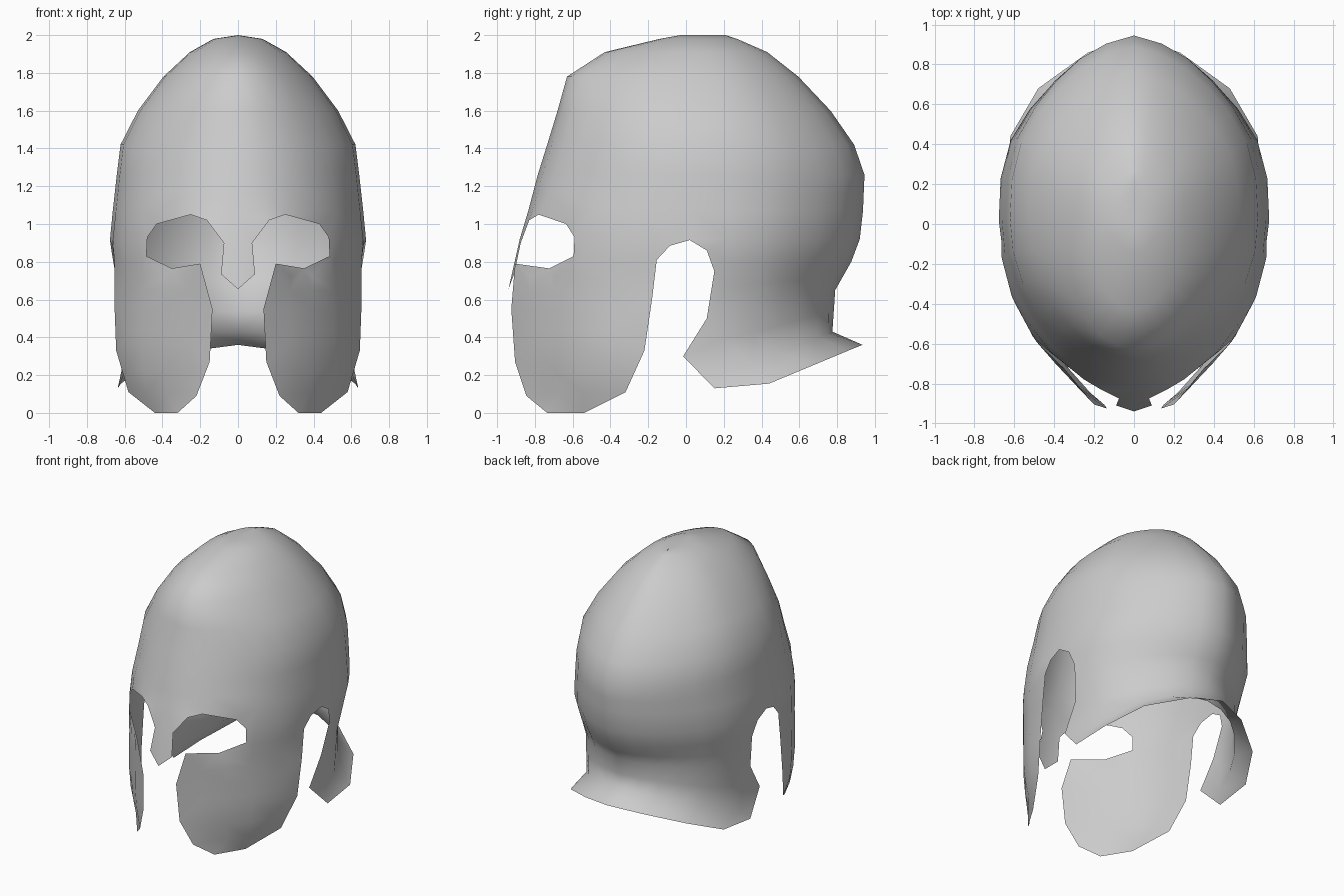
import bpy, bmesh, math
from mathutils import Vector
from mathutils.geometry import delaunay_2d_cdt, intersect_point_line

if "Cube" in bpy.data.objects:
    bpy.data.objects.remove(bpy.data.objects["Cube"])

YC = 0.03      # y of the widest line of every level
STRETCH = 2.4  # makes the unrolled sheet roughly true to scale

# Level sections: height, front half-width, front y, rear half-width, rear y
LEVELS = [
    (2.00, 0.00, -0.03, 0.00, 0.21), (1.98, 0.13, -0.14, 0.13, 0.27),
    (1.91, 0.255, -0.43, 0.255, 0.43), (1.78, 0.395, -0.63, 0.395, 0.595),
    (1.60, 0.53, -0.68, 0.53, 0.765), (1.42, 0.622, -0.735, 0.622, 0.89),
    (1.26, 0.642, -0.785, 0.642, 0.945), (1.07, 0.663, -0.835, 0.663, 0.937),
    (0.92, 0.68, -0.88, 0.68, 0.92), (0.80, 0.665, -0.945, 0.66, 0.875),
    (0.65, 0.66, -0.95, 0.625, 0.79), (0.43, 0.667, -0.94, 0.61, 0.775),
    (0.36, 0.667, -0.94, 0.695, 0.93), (0.22, 0.655, -0.93, 0.695, 0.93),
    (0.10, 0.63, -0.91, 0.695, 0.93), (0.00, 0.58, -0.94, 0.695, 0.93)]

# How far each level departs from an ellipse: angle from the front, factor
CHEEK = [(0, 1), (15, 1), (33, 0.945), (48, 0.97), (65, 1), (180, 1)]
BROW = [(0, 1), (25, 0.985), (45, 0.975), (70, 1), (180, 1)]
REAR = [(0, 1), (90, 1), (113, 1.015), (137, 0.965), (161, 0.97), (180, 1)]

# Rim of the right half, nose tip round to the nape
RIM = [
    # nose guard and eye opening
    (0, -0.94, 0.655), (0.09, -0.91, 0.735), (0.075, -0.875, 0.9),
    (0.165, -0.83, 1.02), (0.25, -0.78, 1.05), (0.43, -0.635, 1.0),
    (0.48, -0.59, 0.93), (0.485, -0.595, 0.83), (0.35, -0.725, 0.765),
    # cheek plate
    (0.2, -0.905, 0.79), (0.135, -0.925, 0.55), (0.15, -0.905, 0.27),
    (0.22, -0.845, 0.09), (0.32, -0.735, 0), (0.44, -0.54, 0),
    (0.58, -0.32, 0.11), (0.645, -0.22, 0.33), (0.655, -0.18, 0.6),
    # ear notch
    (0.655, -0.155, 0.81), (0.665, -0.085, 0.885), (0.678, 0.02, 0.915),
    (0.67, 0.11, 0.86), (0.652, 0.15, 0.75), (0.61, 0.11, 0.5),
    # neck guard
    (0.6, -0.015, 0.3), (0.637, 0.15, 0.13), (0.62, 0.44, 0.155),
    (0.48, 0.68, 0.255), (0.23, 0.86, 0.33), (0, 0.935, 0.36)]


def section(v, rear):
    """Half-width and half-length of the level at v."""
    for a, b in zip(LEVELS, LEVELS[1:]):
        if v >= b[0]:
            break
    k = min(1, max(0, (a[0] - v) / (a[0] - b[0])))
    row = [p + (q - p) * k for p, q in zip(a, b)]
    return (row[3] if rear else row[1]), (row[4] - YC, YC - row[2])


def factor(table, deg):
    for (a, f), (b, g) in zip(table, table[1:]):
        if deg <= b:
            return f + (g - f) * (deg - a) / (b - a)
    return 1


def fade(v, lo, hi):
    return min(1, max(0, (v - lo) / (hi - lo)))


def bulge(deg, v):
    """Radial correction: flat cheeks, narrow brow, slightly pointed back."""
    cheek = 1 - fade(v, 0.8, 1.05)
    brow = fade(v, 1.07, 1.3)
    rear = fade(v, 0.4, 0.7)
    return (1 + cheek * (factor(CHEEK, deg) - 1) + brow * (factor(BROW, deg) - 1)
            + rear * (factor(REAR, deg) - 1))


def droop(c):
    """The neck guard hangs lower towards the ears."""
    return 0.38 * (1 - min(1, c * c)) if c > -0.12 else 0


def unroll(p):
    """Point in space -> sheet coordinates."""
    x, y, z = p
    c = (y - YC) / 0.9
    v = z + droop(c) * max(0, 0.8 - z)
    w, (back, front) = section(v, c > -0.12)
    ln = back if y > YC else front
    return Vector((STRETCH * math.atan2(x / w, (YC - y) / ln) / math.pi, v))


def roll(p):
    """Sheet coordinates -> point in space."""
    a = math.pi * p[0] / STRETCH
    v, c = p[1], -math.cos(a)
    k = droop(c) if v < 0.8 else 0
    w, (back, front) = section(v, c > -0.12)
    r = bulge(math.degrees(a), v)
    return (r * w * math.sin(a), YC + r * c * (back if c > 0 else front),
            (v - 0.8 * k) / (1 - k))


# Unrolled outline of half the helmet, closed over the crown
flat = [unroll(p) for p in RIM]
flat[0].x, flat[-1].x = 0, STRETCH
n = len(flat)
flat += [Vector((STRETCH, 2.0)), Vector((0, 2.0))]
edges = [(i, (i + 1) % (n + 2)) for i in range(n + 2)]


def clear_of_rim(p):
    if p.x < 0.3 and 0.6 < p.y < 0.9:  # nose guard is shaped by its rim only
        return False
    for a, b in zip(flat[:n], flat[1:n]):
        q, t = intersect_point_line(p, a, b)
        q = Vector(q[:2]) if 0 <= t <= 1 else (a if t < 0 else b)
        if (p - q).length < 0.045:
            return False
    return True


# Regular grid of points, clipped by the outline
COLS = 14
rows = [r[0] for r in LEVELS] + [0.54, 0.72, 1.16]
grid = [Vector((STRETCH * i / COLS, v)) for v in rows for i in range(COLS + 1)]
grid = [p for p in grid if clear_of_rim(p)]
pts, _, faces, origin, _, _ = delaunay_2d_cdt(flat + grid, edges, [], 1, 1e-5)

# Roll the sheet into the helmet shape
bm = bmesh.new()
verts = []
for p, src in zip(pts, origin):
    rim = [i for i in src if i < n]
    verts.append(bm.verts.new(RIM[rim[0]] if rim else roll(p)))
for f in faces:
    bm.faces.new([verts[i] for i in f]).smooth = True
bmesh.ops.delete(bm, geom=[v for v in bm.verts if not v.link_faces], context='VERTS')
for v in bm.verts:
    if abs(v.co.x) < 1e-4:
        v.co.x = 0

# Mirror to the left half
bmesh.ops.mirror(bm, geom=bm.verts[:] + bm.edges[:] + bm.faces[:], axis='X', merge_dist=1e-4)
bmesh.ops.remove_doubles(bm, verts=bm.verts[:], dist=1e-4)
bmesh.ops.recalc_face_normals(bm, faces=bm.faces[:])
bm.faces.ensure_lookup_table()
top = max(bm.faces, key=lambda f: f.calc_center_median().z)
if top.normal.z < 0:
    bmesh.ops.reverse_faces(bm, faces=bm.faces[:])
mesh = bpy.data.meshes.new("helmet_shell")
bm.to_mesh(mesh)
bm.free()
bpy.context.collection.objects.link(bpy.data.objects.new("helmet_shell", mesh))
